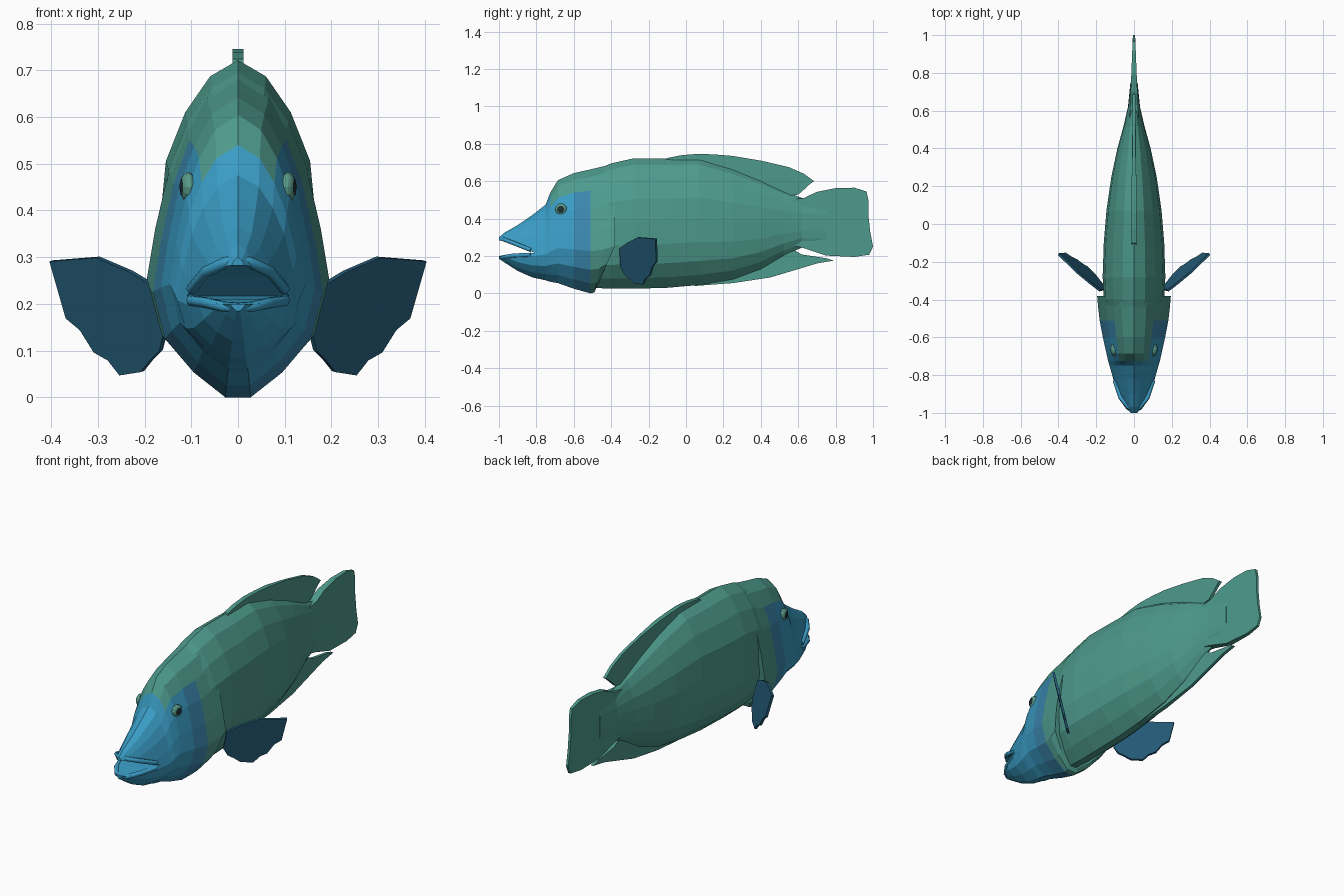
import bpy, bmesh, math
from mathutils import Matrix, Vector

if "Cube" in bpy.data.objects:
    bpy.data.objects.remove(bpy.data.objects["Cube"])


def material(name, rgb):
    m = bpy.data.materials.new(name)
    m.diffuse_color = (*rgb, 1)
    m.use_nodes = True
    m.node_tree.nodes["Principled BSDF"].inputs["Base Color"].default_value = m.diffuse_color
    return m


GREEN = material("sea green", (0.075, 0.325, 0.265))
BLUE = material("face blue", (0.042, 0.335, 0.56))
CHEEK = material("cheek blue", (0.044, 0.245, 0.43))
NAVY = material("deep fin blue", (0.018, 0.105, 0.185))
EYE = material("eye green", (0.10, 0.33, 0.25))
DARK = material("pupil dark", (0.012, 0.03, 0.035))


def finish(bm, name, mats):
    bmesh.ops.recalc_face_normals(bm, faces=bm.faces[:])
    me = bpy.data.meshes.new(name)
    bm.to_mesh(me)
    bm.free()
    ob = bpy.data.objects.new(name, me)
    bpy.context.collection.objects.link(ob)
    for m in mats:
        me.materials.append(m)
    return ob


def loft(name, stations, section, mats, shift=lambda y, t: 0):
    """Skin mirrored cross-sections; station = (y, bottom, top, half width)."""
    bm = bmesh.new()
    rings = []
    for y, zb, zt, w in stations:
        half = [(w * f, y + shift(y, t), zb + t * (zt - zb)) for t, f in section]
        pts = half + [(-x, yy, z) for x, yy, z in reversed(half[1:])]
        rings.append([bm.verts.new(p) for p in pts])
    n = len(rings[0])
    for a, b in zip(rings, rings[1:]):
        for i in range(n):
            j = (i + 1) % n
            bm.faces.new((a[i], a[j], b[j], b[i]))
    bm.faces.new(rings[0])
    bm.faces.new(rings[-1])
    return finish(bm, name, mats)


def plate(name, outline, thick, mats):
    """Side-view (y, z) outline with a half thickness depending on y."""
    bm = bmesh.new()
    sides = [[bm.verts.new((s * thick(y), y, z)) for y, z in outline] for s in (1, -1)]
    bm.faces.new(sides[0])
    bm.faces.new(sides[1][::-1])
    n = len(outline)
    for i in range(n):
        j = (i + 1) % n
        bm.faces.new((sides[0][i], sides[0][j], sides[1][j], sides[1][i]))
    return finish(bm, name, mats)


# Body
body_section = [(1, 0), (.95, .36), (.84, .68), (.69, .93), (.52, 1),
                (.34, .99), (.19, .84), (.08, .5), (0, .12)]
loft("body", [(-.6, .06, .6, .11), (-.5, .03, .655, .14), (-.4, .025, .695, .16),
              (-.28, .025, .722, .166), (-.1, .03, .722, .16), (.07, .045, .722, .146),
              (.25, .075, .668, .12), (.4, .13, .607, .088), (.52, .2, .55, .055),
              (.62, .245, .51, .032), (.75, .24, .51, .019)], body_section, [GREEN])

# Head, ending in curved gill covers
head_section = [(1, 0), (.94, .34), (.83, .57), (.69, .76), (.5, .91),
                (.34, 1), (.19, .86), (.08, .52), (0, .15)]


def gill_curve(y, t):
    reach = {-.38: .1, -.44: .05}.get(y, 0)
    return -reach * max(0, .34 - t) / .34


head = loft("head", [(-1, .185, .3, .025), (-.97, .165, .325, .05), (-.9, .12, .365, .085),
                     (-.82, .085, .42, .11), (-.75, .07, .475, .13), (-.725, .062, .54, .137),
                     (-.685, .055, .605, .146), (-.6, .025, .643, .165), (-.51, 0, .663, .182),
                     (-.44, .005, .68, .19), (-.38, .03, .69, .195)],
            head_section, [GREEN, BLUE, CHEEK], gill_curve)

# Open mouth
cutter = plate("mouth_cutter", [(-1.1, .295), (-.98, .28), (-.9, .257), (-.81, .217),
                                (-.9, .21), (-.98, .2), (-1.1, .2)], lambda y: .3, [])
mod = head.modifiers.new("mouth", "BOOLEAN")
mod.operation = "DIFFERENCE"
mod.solver = "EXACT"
mod.object = cutter
bpy.context.view_layer.objects.active = head
bpy.ops.object.modifier_apply(modifier="mouth")
bpy.data.objects.remove(cutter)

# Face paint: blue mask below the brow, softer blue at its rear edge
for p in head.data.polygons:
    x, y, z = p.center
    brow = .5 + .4 * max(0, y + .72)
    if y > -.51:
        p.material_index = 0
    elif y < -.72:
        p.material_index = 1
    elif z < brow:
        p.material_index = 2 if y > -.6 else 1
    else:
        p.material_index = 0

# Lips
for name, path in (("upper_lip", [(.1, -.83, .232), (.07, -.92, .268), (.03, -.97, .287), (0, -.98, .296)]),
                   ("lower_lip", [(.1, -.83, .207), (.07, -.92, .203), (.03, -.975, .194), (0, -.985, .192)])):
    pts = path + [(-x, y, z) for x, y, z in reversed(path[:-1])]
    cu = bpy.data.curves.new(name, "CURVE")
    cu.dimensions = "3D"
    cu.bevel_depth = .012
    cu.bevel_resolution = 1
    cu.use_fill_caps = True
    sp = cu.splines.new("POLY")
    sp.points.add(len(pts) - 1)
    for q, c in zip(sp.points, pts):
        q.co = (*c, 1)
    cu.materials.append(BLUE)
    bpy.context.collection.objects.link(bpy.data.objects.new(name, cu))

# Dorsal, anal and tail fins
plate("dorsal_fin", [(-.12, .7), (-.1, .724), (-.03, .738), (.06, .746), (.15, .743), (.25, .735),
                     (.4, .71), (.55, .675), (.63, .64), (.685, .6), (.66, .582), (.625, .55),
                     (.6, .528), (.5, .518), (.4, .54), (.2, .62)],
      lambda y: .012 if y < .4 else .008, [GREEN])
plate("anal_fin", [(.0, .06), (.05, .04), (.25, .055), (.45, .085), (.6, .13), (.7, .16),
                   (.79, .175), (.75, .188), (.62, .208), (.56, .24), (.45, .25), (.2, .12)],
      lambda y: .011 if y < .4 else .008, [GREEN])
plate("tail_fin", [(.55, .5), (.63, .51), (.7, .543), (.8, .563), (.9, .565), (.965, .545),
                   (.975, .5), (.975, .42), (.985, .33), (1, .25), (.98, .207), (.9, .195),
                   (.75, .202), (.69, .222), (.62, .245), (.55, .26)],
      lambda y: .024 - .04 * (y - .55), [GREEN])

fin_outline = [(.155, .14), (.18, .24), (.23, .27), (.3, .3), (.4, .292), (.385, .24),
               (.365, .17), (.335, .145), (.305, .097), (.275, .08), (.25, .048),
               (.205, .055), (.185, .08), (.165, .1)]
for side, s in (("right", 1), ("left", -1)):
    # Pectoral fin, swept back
    bm = bmesh.new()
    bm.faces.new([bm.verts.new((s * x, -.365 + .95 * (x - .17) + .3 * (.25 - z), z))
                  for x, z in fin_outline])
    fin = finish(bm, side + "_pectoral_fin", [NAVY])
    sol = fin.modifiers.new("thickness", "SOLIDIFY")
    sol.thickness = .012
    sol.offset = 0

    # Eye with a dark pupil and rim
    bm = bmesh.new()
    bmesh.ops.create_uvsphere(bm, u_segments=12, v_segments=10, radius=.032)
    for f in bm.faces:
        c = f.calc_center_median()
        f.material_index = 1 if math.hypot(c.x, c.y) < .014 else 0
    turn = Matrix.Rotation(math.radians(90), 4, "Y")
    lean = Matrix.Rotation(math.radians(-s * 10), 4, "Z")
    squash = Matrix.Diagonal((.55, 1, 1, 1))
    bm.transform(Matrix.Translation(Vector((s * .107, -.668, .45))) @ lean @ squash @ turn)
    finish(bm, side + "_eye", [EYE, DARK])
